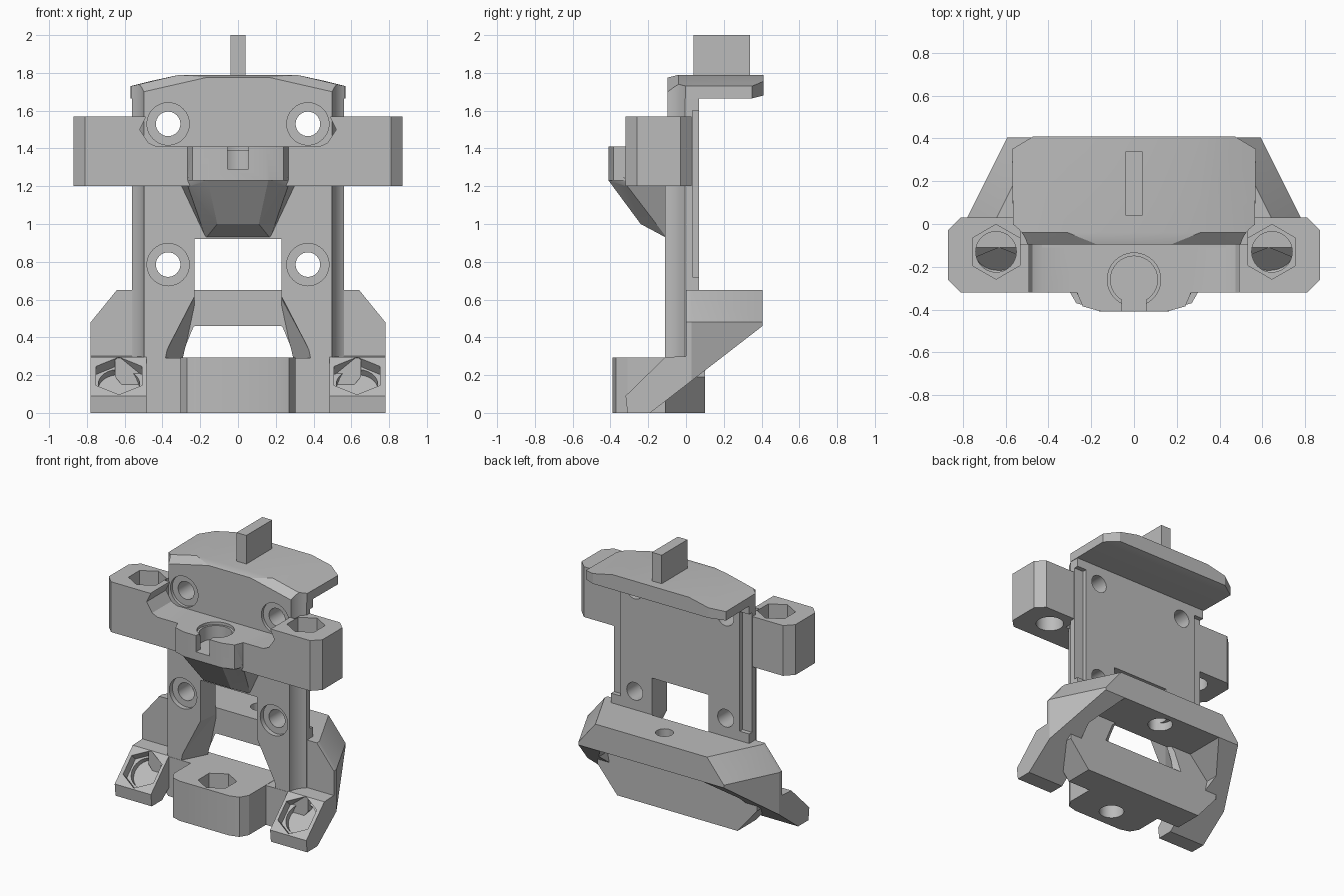
import bpy, bmesh, math
from mathutils import Vector

if "Cube" in bpy.data.objects:
    bpy.data.objects.remove(bpy.data.objects["Cube"], do_unlink=True)

grey = bpy.data.materials.new("plain grey")
grey.use_nodes = True
GREY = (0.5, 0.5, 0.5, 1)
grey.diffuse_color = GREY
grey.node_tree.nodes["Principled BSDF"].inputs["Base Color"].default_value = GREY


def finish(name, bm):
    bmesh.ops.recalc_face_normals(bm, faces=bm.faces[:])
    me = bpy.data.meshes.new(name)
    bm.to_mesh(me)
    bm.free()
    me.materials.append(grey)
    ob = bpy.data.objects.new(name, me)
    bpy.context.collection.objects.link(ob)
    return ob


def prism(name, pts, axis, a, b):
    """Extrude an outline along an axis; points list the other two axes in order."""
    bm = bmesh.new()
    vs = []
    for p in pts:
        co = list(p)
        co.insert("xyz".index(axis), a)
        vs.append(bm.verts.new(co))
    face = bm.faces.new(vs)
    new = bmesh.ops.extrude_face_region(bm, geom=[face])["geom"]
    step = Vector((0, 0, 0))
    step["xyz".index(axis)] = b - a
    bmesh.ops.translate(bm, verts=[v for v in new if isinstance(v, bmesh.types.BMVert)], vec=step)
    return finish(name, bm)


def mirror(half):
    """Close a right-hand outline with its mirror image in x."""
    return half + [(-x, v) for x, v in reversed(half)]


def hull(name, half):
    """Convex solid from points and their mirror images in x."""
    bm = bmesh.new()
    for x, y, z in half:
        bm.verts.new((x, y, z))
        bm.verts.new((-x, y, z))
    out = bmesh.ops.convex_hull(bm, input=bm.verts[:])
    junk = set(out["geom_interior"] + out["geom_unused"])
    bmesh.ops.delete(bm, geom=[v for v in junk if isinstance(v, bmesh.types.BMVert)], context="VERTS")
    bmesh.ops.dissolve_limit(bm, angle_limit=0.01, verts=bm.verts[:], edges=bm.edges[:])
    return finish(name, bm)


def box(name, x, y, z):
    return prism(name, [(x[0], y[0]), (x[1], y[0]), (x[1], y[1]), (x[0], y[1])], "z", *z)


def bore(start, direction, length, r, sides=32):
    """Round or hexagonal cutter running from a start point along a direction."""
    bm = bmesh.new()
    bmesh.ops.create_cone(bm, cap_ends=True, segments=sides, radius1=r, radius2=r, depth=length)
    d = Vector(direction).normalized()
    bmesh.ops.rotate(bm, verts=bm.verts[:], matrix=Vector((0, 0, 1)).rotation_difference(d).to_matrix())
    bmesh.ops.translate(bm, verts=bm.verts[:], vec=Vector(start) + d * length / 2)
    return finish("cutter", bm)


def boolean(ob, others, operation="DIFFERENCE"):
    bpy.context.view_layer.objects.active = ob
    for c in others:
        mod = ob.modifiers.new("cut", "BOOLEAN")
        mod.operation, mod.solver, mod.object = operation, "EXACT", c
        bpy.ops.object.modifier_apply(modifier=mod.name)
        bpy.data.objects.remove(c, do_unlink=True)


def window():
    """Straight opening with a flared foot."""
    return [box("cutter", (-.23, .23), (-.14, .072), (.42, .92)),
            hull("cutter", [(.4, -.14, .29), (.23, -.14, .62), (.29, .072, .29),
                            (.22, .072, .45), (.22, .072, .62)])]


UP, BACK = (0, 0, 1), (0, 1, 0)
SIDES = (-1, 1)


def clearances():
    """Screwdriver channels that scallop the sides above and below the ears."""
    return [bore((s * .645, -.13, .25), UP, 1.7, .15, 48) for s in SIDES]


# Upright plate with a flat back, stepped along its rear side edges
plate = prism("back_plate", mirror([(.562, -.11), (.562, .068)]), "z", .29, 1.7)
cuts = window() + clearances() + [box("cutter", (-.7, .7), (-.3, -.097), (1.41, 1.9))]
for s in SIDES:
    for z in (.785, 1.53):
        cuts += [bore((s * .37, -.2, z), BACK, .4, .065), bore((s * .37, -.2, z), BACK, .125, .112)]
    cuts.append(box("cutter", (s * .485, s * .6), (.035, .1), (.72, 1.6)))
boolean(plate, cuts)

# Roof cap and fin
cap = hull("roof_cap", [(.565, -.06, 1.665), (.565, -.04, 1.73), (.31, -.04, 1.79), (.5, -.097, 1.665),
                        (.5, -.097, 1.70), (.17, -.097, 1.775), (.57, .35, 1.665), (.57, .35, 1.73),
                        (.47, .41, 1.68), (.47, .41, 1.755), (.31, .41, 1.79)])
boolean(cap, clearances())
box("roof_fin", (-.04, .04), (.04, .34), (1.75, 2))

# Cross arm: chamfered ears, lowered middle shelf and front pod
arm = prism("cross_arm", mirror([(.81, -.32), (.87, -.26), (.87, -.03), (.81, .03),
                                 (.53, .03), (.53, -.095), (.3, -.095)]), "z", 1.2, 1.57)
pod = prism("pod", mirror([(.15, -.41), (.24, -.385), (.275, -.3), (.275, -.2)]), "z", 1.23, 1.41)
shelf = prism("cutter", mirror([(.43, 1.41), (.475, 1.43), (.52, 1.5), (.49, 1.56), (.49, 1.7)]),
              "y", -.6, 0)
funnel = hull("funnel", [(.265, -.31, 1.2), (.265, -.33, 1.25), (.16, -.41, 1.23), (.11, -.24, 1),
                         (.17, -.1, .925), (.30, -.1, 1.2), (.265, -.1, 1.25)])
boolean(arm, [shelf])
boolean(arm, [pod, funnel], "UNION")
cuts = [bore((0, -.26, 1.29), UP, .3, .11), bore((0, -.26, 1.39), UP, .2, .125),
        box("cutter", (-.055, .055), (-.5, -.3), (1.29, 1.5))]
for s in SIDES:
    cuts += [bore((s * .645, -.13, 1.37), UP, .33, .128, 6), bore((s * .645, -.13, 1), UP, .7, .095)]
boolean(arm, cuts)

# Lower bracket: side arms, rear flange and sloped feet from one side profile
bracket = prism("lower_bracket", [(-.31, 0), (-.32, .09), (-.11, .295), (0, .3), (0, .65),
                                  (.405, .65), (.405, .46), (-.19, 0)], "x", -.78, .78)
# Tapered plan with sloping shoulders
envelope = hull("cutter", [(.78, -.4, -.1), (.78, -.4, .48), (.64, -.4, .652),
                           (.78, .03, -.1), (.78, .03, .48), (.64, .03, .652),
                           (.59, .41, -.1), (.59, .41, .48), (.45, .41, .652)])
boolean(bracket, [envelope], "INTERSECT")
cuts = window() + [
    box("cutter", (-.485, .485), (-.5, -.11), (-.1, .5)),
    # Opening below the flange, widening to the rear
    hull("cutter", [(.29, .06, .29), (.22, .06, .46), (.57, .3, .29), (.42, .3, .46),
                    (.57, .5, .29), (.42, .5, .46)]),
    hull("cutter", [(.49, .1, -.1), (.57, .1, .3), (.42, .1, .46), (.49, .5, -.1),
                    (.57, .5, .3), (.42, .5, .46)]),
    bore((0, .25, .3), UP, .5, .06), bore((0, .28, .3), UP, .22, .085)]
into = Vector((0, 1, -1)).normalized()
for s in SIDES:
    face = Vector((s * .63, -.21, .195))
    cuts += [bore(face - into * .1, into, .16, .142, 6), bore(face - into * .1, into, .2, .11)]
boolean(bracket, cuts)

# Base crossbar with tapered ends and nut block
bar = prism("base_crossbar", mirror([(.49, 0), (.65, .19), (.65, .29)]), "y", -.112, .1)
block = prism("block", mirror([(.2, -.39), (.27, -.37), (.305, -.31), (.305, 0)]), "z", 0, .292)
boolean(bar, [block], "UNION")
boolean(bar, [bore((0, -.24, .17), UP, .33, .13, 6), bore((0, -.24, -.2), UP, .7, .085)])

for ob in list(bpy.context.scene.objects):
    if ob.type == "MESH":
        bpy.ops.object.select_all(action="DESELECT")
        ob.select_set(True)
        bpy.context.view_layer.objects.active = ob
        bpy.ops.object.shade_smooth_by_angle(angle=math.radians(25))
